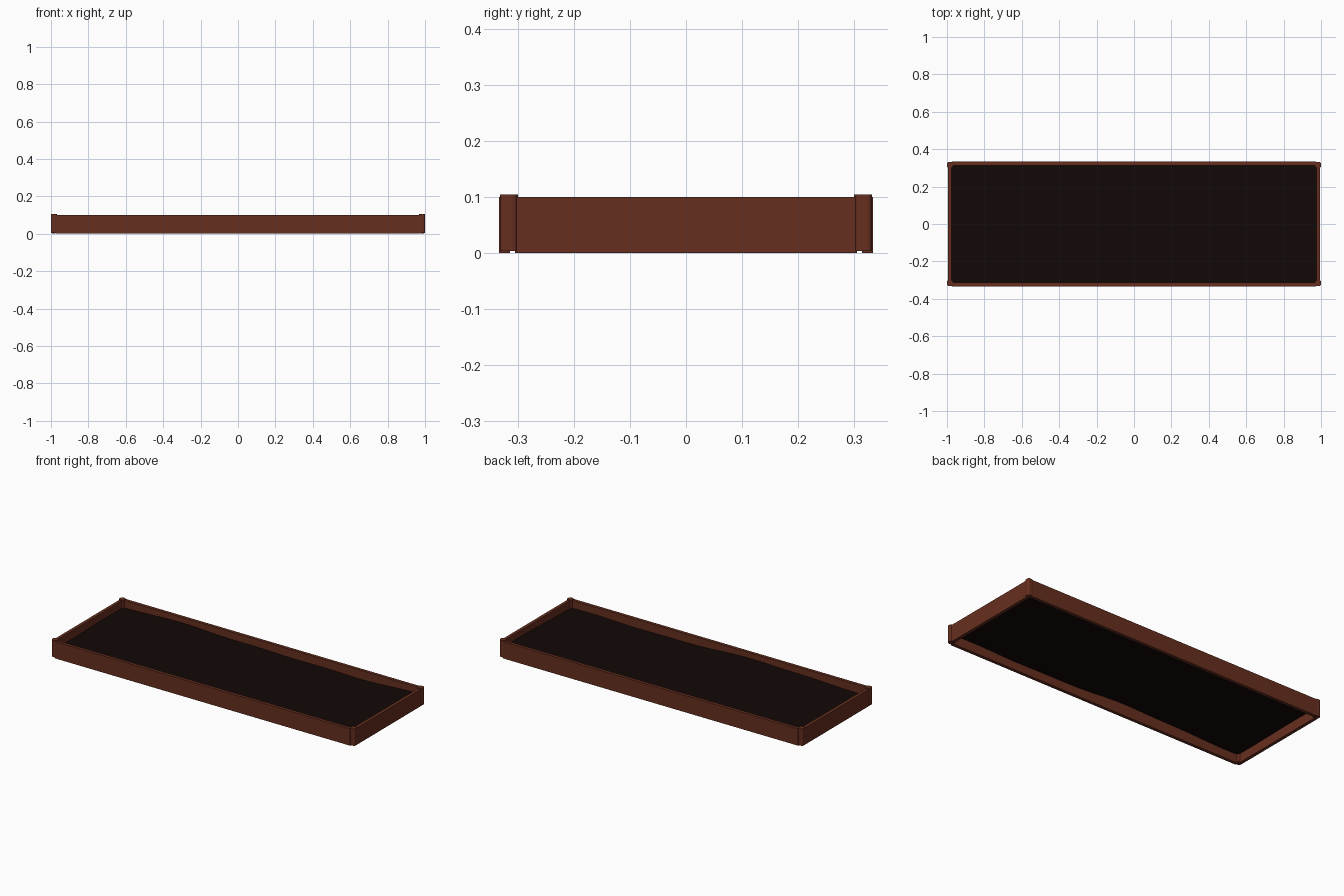
import bpy, bmesh, math

if "Cube" in bpy.data.objects:
    bpy.data.objects.remove(bpy.data.objects["Cube"])


def material(name, color):
    m = bpy.data.materials.new(name)
    m.diffuse_color = (*color, 1)
    m.use_nodes = True
    m.node_tree.nodes["Principled BSDF"].inputs["Base Color"].default_value = m.diffuse_color
    return m


wood = material("wood", (0.135, 0.028, 0.014))
earth = material("earth", (0.006, 0.0025, 0.002))


def finish(bm, name, mat):
    me = bpy.data.meshes.new(name)
    bm.to_mesh(me)
    bm.free()
    me.materials.append(mat)
    ob = bpy.data.objects.new(name, me)
    bpy.context.collection.objects.link(ob)
    return ob


def box(name, center, size, round_off=0):
    bm = bmesh.new()
    bmesh.ops.create_cube(bm, size=1)
    for v in bm.verts:
        v.co = [c + s * p for c, s, p in zip(center, size, v.co)]
    if round_off:
        upright = [e for e in bm.edges
                   if abs(e.verts[0].co.z - e.verts[1].co.z) > 0.05]
        bmesh.ops.bevel(bm, geom=upright, offset=round_off, segments=3,
                        profile=0.5, affect='EDGES')
    return finish(bm, name, wood)


# Long boards and end boards
for s, n in ((-1, "front"), (1, "back")):
    box(n + "_board", (0, s * 0.3235, 0.05), (1.945, 0.019, 0.1))
for s, n in ((-1, "left"), (1, "right")):
    box(n + "_board", (s * 0.986, 0, 0.05), (0.019, 0.61, 0.1))

# Corner posts with rounded vertical edges
for sx in (-1, 1):
    for sy in (-1, 1):
        box("corner_post", (sx * 0.984, sy * 0.316, 0.0545),
            (0.032, 0.032, 0.101), 0.010)

# Gently uneven soil surface
bm = bmesh.new()
bmesh.ops.create_grid(bm, x_segments=40, y_segments=14, size=1)
for v in bm.verts:
    x, y = v.co.x * 0.98, v.co.y * 0.317
    z = (0.056 - 0.008 * math.sin(3.6 * x + 1.2 * y)
         + 0.003 * math.cos(7 * x - 5 * y) + 0.002 * math.sin(13 * x + 9 * y))
    v.co = (x, y, z)
for f in bm.faces:
    f.smooth = True
finish(bm, "soil", earth)
